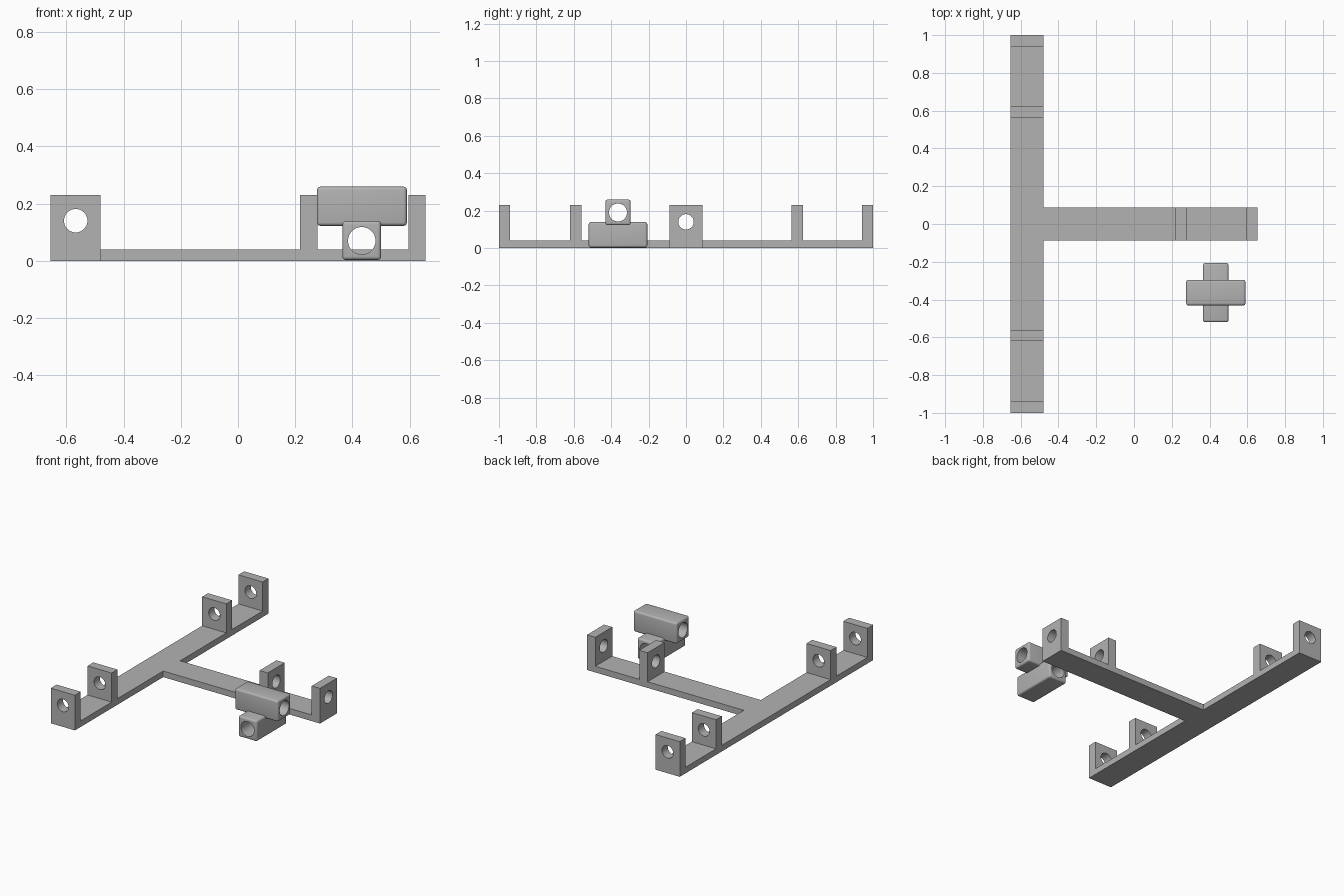
import bpy, bmesh
from math import pi
from mathutils import Matrix, Vector

cube = bpy.data.objects.get("Cube")
if cube:
    bpy.data.objects.remove(cube, do_unlink=True)

grey = bpy.data.materials.new("plain grey")
grey.use_nodes = True
grey.diffuse_color = (0.45, 0.45, 0.45, 1)
grey.node_tree.nodes["Principled BSDF"].inputs["Base Color"].default_value = (0.45, 0.45, 0.45, 1)


def make_object(name, bm):
    bmesh.ops.recalc_face_normals(bm, faces=bm.faces)
    mesh = bpy.data.meshes.new(name)
    bm.to_mesh(mesh)
    bm.free()
    mesh.materials.append(grey)
    obj = bpy.data.objects.new(name, mesh)
    bpy.context.collection.objects.link(obj)
    return obj


def apply_modifier(obj, mod):
    bpy.ops.object.select_all(action="DESELECT")
    bpy.context.view_layer.objects.active = obj
    obj.select_set(True)
    bpy.ops.object.modifier_apply(modifier=mod.name)


def drill(obj, centre, axis, radius):
    """Bore a round hole right through the object along x or y."""
    bm = bmesh.new()
    turn = Matrix.Rotation(pi / 2, 4, "Y" if axis == "x" else "X")
    bmesh.ops.create_cone(bm, cap_ends=True, segments=40, radius1=radius, radius2=radius,
                          depth=3, matrix=Matrix.Translation(centre) @ turn)
    cutter = make_object("bore_cutter", bm)
    cutter.hide_render = True
    mod = obj.modifiers.new("bore", "BOOLEAN")
    mod.operation, mod.solver, mod.object = "DIFFERENCE", "EXACT", cutter
    apply_modifier(obj, mod)
    bpy.data.objects.remove(cutter, do_unlink=True)
    bpy.ops.object.shade_smooth_by_angle(angle=pi / 6)


def rail(name, start, end, tabs, axis, side, width):
    """Flat strip with upright tabs, extruded from its side profile."""
    base, top = 0.04, 0.23
    outline = [(start, 0), (start, base)]
    for a, b in tabs:
        outline += [(a, base), (a, top), (b, top), (b, base)]
    outline += [(end, base), (end, 0)]
    outline = [p for i, p in enumerate(outline)
               if p not in outline[:i] and not (p[1] == base and p[0] in (tabs[0][0], tabs[-1][1])
                                               and p[0] in (start, end))]
    bm = bmesh.new()
    place = (lambda u, z: (u, side, z)) if axis == "x" else (lambda u, z: (side, u, z))
    face = bm.faces.new([bm.verts.new(place(*p)) for p in outline])
    push = Vector((0, width, 0) if axis == "x" else (width, 0, 0))
    new = bmesh.ops.extrude_face_region(bm, geom=[face])["geom"]
    bmesh.ops.translate(bm, vec=push, verts=[v for v in new if isinstance(v, bmesh.types.BMVert)])
    return make_object(name, bm)


def rounded_block(name, low, high):
    """Box with softly rounded edges."""
    low, high = Vector(low), Vector(high)
    bm = bmesh.new()
    bmesh.ops.create_cube(bm, size=1, matrix=Matrix.Translation((low + high) / 2)
                          @ Matrix.Diagonal((*(high - low), 1)))
    bmesh.ops.bevel(bm, geom=bm.edges[:], offset=0.012, segments=4, profile=0.5, affect="EDGES")
    return make_object(name, bm)


# T-shaped base with bored tabs
long_rail = rail("long_rail", -1, 1, [(-1, -0.94), (-0.62, -0.56), (0.565, 0.625), (0.94, 1)],
                 "y", -0.655, 0.175)
drill(long_rail, (-0.567, 0, 0.14), "y", 0.041)
cross_rail = rail("cross_rail", -0.48, 0.655, [(0.217, 0.277), (0.595, 0.655)],
                  "x", -0.0875, 0.175)
drill(cross_rail, (0.4, 0, 0.14), "x", 0.041)

# Loose crossed coupling
lower_sleeve = rounded_block("lower_sleeve", (0.365, -0.52, 0.003), (0.5, -0.207, 0.139))
drill(lower_sleeve, (0.4325, 0, 0.07), "y", 0.048)
upper_sleeve = rounded_block("upper_sleeve", (0.276, -0.431, 0.122), (0.59, -0.296, 0.259))
drill(upper_sleeve, (0.4, -0.3635, 0.19), "x", 0.048)
